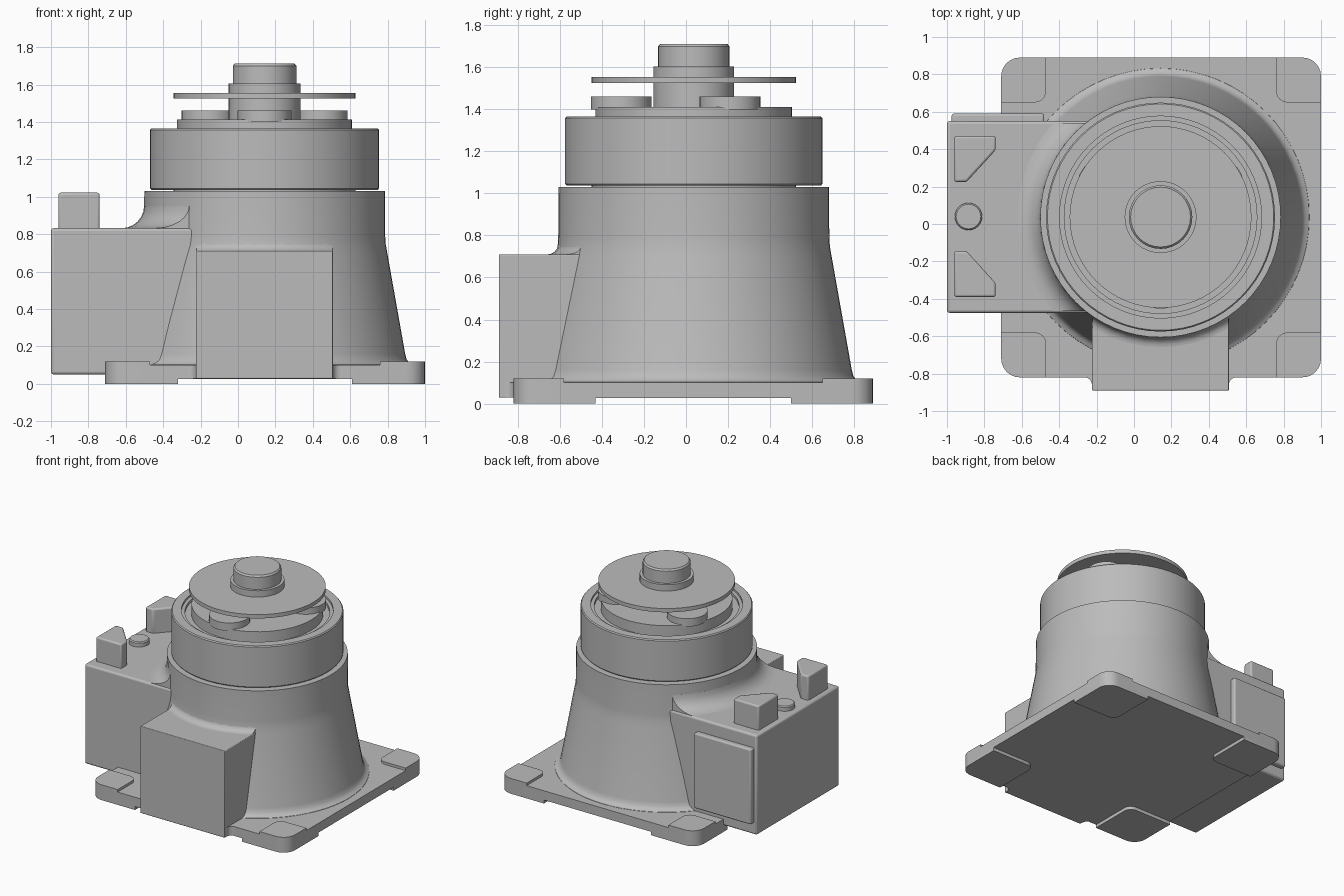
import bpy, bmesh, math
from mathutils import Vector

if "Cube" in bpy.data.objects:
    bpy.data.objects.remove(bpy.data.objects["Cube"])

CX, CY = 0.142, 0.037          # axis of the round housing
grey = bpy.data.materials.new("plain grey")
grey.diffuse_color = (0.5, 0.5, 0.5, 1)
grey.use_nodes = True
grey.node_tree.nodes["Principled BSDF"].inputs["Base Color"].default_value = grey.diffuse_color


def finish(name, bm, bevel=0.0):
    bmesh.ops.recalc_face_normals(bm, faces=bm.faces)
    mesh = bpy.data.meshes.new(name)
    bm.to_mesh(mesh)
    bm.free()
    mesh.materials.append(grey)
    obj = bpy.data.objects.new(name, mesh)
    bpy.context.collection.objects.link(obj)
    bpy.ops.object.select_all(action='DESELECT')
    obj.select_set(True)
    bpy.context.view_layer.objects.active = obj
    if bevel:
        mod = obj.modifiers.new("soft edges", 'BEVEL')
        mod.width, mod.segments = bevel, 3
        mod.limit_method, mod.angle_limit = 'ANGLE', math.radians(40)
    bpy.ops.object.shade_smooth_by_angle(angle=math.radians(30))
    return obj


def prism(name, pts, z0, z1, bevel=0.0):
    bm = bmesh.new()
    low = [bm.verts.new((x, y, z0)) for x, y in pts]
    top = [bm.verts.new((x, y, z1)) for x, y in pts]
    bm.faces.new(low)
    bm.faces.new(top)
    n = len(pts)
    for i in range(n):
        j = (i + 1) % n
        bm.faces.new((low[i], low[j], top[j], top[i]))
    return finish(name, bm, bevel)


def rounded(x0, x1, y0, y1, radii):
    """Rectangle outline; radii for corners (x1,y1), (x0,y1), (x0,y0), (x1,y0)."""
    pts = []
    corners = [(x1, y1, -1, -1), (x0, y1, 1, -1), (x0, y0, 1, 1), (x1, y0, -1, 1)]
    for k, (x, y, sx, sy) in enumerate(corners):
        r = radii[k]
        for s in (range(7) if r else [0]):
            a = math.radians(90 * k + 15 * s)
            if r:
                pts.append((x + sx * r + r * math.cos(a), y + sy * r + r * math.sin(a)))
            else:
                pts.append((x, y))
    return pts


def lathe_mesh(profile, steps, cx, cy, closed=False):
    bm = bmesh.new()
    rings = []
    for r, z in profile:
        rings.append([bm.verts.new((cx + r * math.cos(2 * math.pi * i / steps),
                                    cy + r * math.sin(2 * math.pi * i / steps), z))
                      for i in range(steps)])
    pairs = list(zip(rings, rings[1:]))
    if closed:
        pairs.append((rings[-1], rings[0]))
    else:
        bm.faces.new(rings[0])
        bm.faces.new(rings[-1])
    for a, b in pairs:
        for i in range(steps):
            j = (i + 1) % steps
            bm.faces.new((a[i], a[j], b[j], b[i]))
    return bm


def lathe(name, profile, steps=48, cx=CX, cy=CY):
    return finish(name, lathe_mesh(profile, steps, cx, cy))


def fillet(name, r_body, z, rad, planes):
    """Concave blend between the housing and a box top, trimmed to the box."""
    prof = [(r_body - 0.04, z - 0.01), (r_body - 0.04, z + rad)]
    for s in range(7):
        a = math.radians(15 * s)
        prof.append((r_body + rad - rad * math.cos(a), z + rad - rad * math.sin(a)))
    prof.append((r_body + rad, z - 0.01))
    bm = lathe_mesh(prof, 48, CX, CY, closed=True)
    for co, no in planes:
        bmesh.ops.bisect_plane(bm, geom=bm.verts[:] + bm.edges[:] + bm.faces[:],
                               plane_co=Vector(co), plane_no=Vector(no), clear_outer=True)
        bmesh.ops.holes_fill(bm, edges=[e for e in bm.edges if e.is_boundary], sides=0)
    return finish(name, bm)


# base plate with raised corner pads above and feet below
PX, PY, HALF = 0.145, 0.035, 0.855
prism("base_plate", rounded(PX - HALF, PX + HALF, PY - HALF, PY + HALF, [0.1] * 4), 0.027, 0.1)
for sx, sy, side in ((1, 1, "back_right"), (-1, 1, "back_left"),
                     (-1, -1, "front_left"), (1, -1, "front_right")):
    for part, size, z0, z1 in (("corner_pad", 0.24, 0.06, 0.12), ("corner_foot", 0.39, 0.0, 0.06)):
        shape = rounded(HALF - size, HALF, HALF - size, HALF, [0.1, 0, 0.06, 0])
        prism(f"{part}_{side}", [(PX + sx * x, PY + sy * y) for x, y in shape], z0, z1)

# tapered round housing
lathe("housing", [(0.80, 0.09), (0.795, 0.102), (0.775, 0.112), (0.76, 0.13), (0.752, 0.16),
                  (0.656, 0.70), (0.648, 0.745), (0.645, 0.79), (0.643, 1.03)], 64)

# side box with its cover plate, pegs and button
BY0, BY1, BTOP = -0.475, 0.55, 0.832
prism("side_box", rounded(-1.0, 0.1, BY0, BY1, [0] * 4), 0.05, BTOP, 0.015)
prism("side_box_cover", rounded(-0.975, -0.48, BY1 - 0.02, 0.59, [0] * 4), 0.14, 0.73, 0.012)
peg = [(-0.96, 0.43), (-0.74, 0.43), (-0.74, 0.355), (-0.895, 0.185), (-0.96, 0.185)]
for s, side in ((1, "back"), (-1, "front")):
    prism(f"peg_{side}", [(x, 0.04 + s * y) for x, y in peg], BTOP - 0.02, 1.022, 0.012)
lathe("button", [(0.073, BTOP - 0.02), (0.073, 0.862), (0.066, 0.87)], 24, -0.885, 0.04)
fillet("side_box_blend", 0.644, BTOP, 0.12,
       [((0, BY1 - 0.01, 0), (0, 1, 0)), ((0, BY0 + 0.01, 0), (0, -1, 0)), ((CX - 0.1, 0, 0), (1, 0, 0))])

# front box
prism("front_box", rounded(-0.225, 0.507, -0.89, 0.0, [0] * 4), 0.028, 0.71, 0.005)
fillet("front_box_blend", 0.646, 0.71, 0.05,
       [((-0.222, 0, 0), (-1, 0, 0)), ((0.504, 0, 0), (1, 0, 0)), ((0, CY - 0.1, 0), (0, 1, 0))])
# flared corners where the front box meets the plate edge
for x, s, side in ((-0.225, -1, "left"), (0.507, 1, "right")):
    curve = [(x + s * (0.04 - 0.04 * math.cos(math.radians(a))),
              -0.86 + 0.04 * math.sin(math.radians(a))) for a in range(0, 91, 15)]
    prism(f"front_box_flare_{side}", curve + [(x - s * 0.02, -0.80), (x - s * 0.02, -0.86)], 0.028, 0.1)

# upper ring with a stepped recess
lathe("upper_ring", [(0.487, 1.02), (0.487, 1.037), (0.605, 1.037), (0.612, 1.045), (0.612, 1.358),
                     (0.605, 1.366), (0.54, 1.366), (0.54, 1.35), (0.515, 1.35), (0.515, 1.33)], 64)

# carrier with three round pads
lathe("carrier_disc", [(0.468, 1.31), (0.468, 1.412)])
for k in range(3):
    a = math.radians(-90 + 120 * k)
    lathe(f"round_pad_{k + 1}", [(0.145, 1.40), (0.145, 1.462)], 32,
          CX + 0.345 * math.cos(a), CY + 0.345 * math.sin(a))

# shaft, thin top disc and cap
lathe("shaft", [(0.192, 1.40), (0.192, 1.605)])
lathe("top_disc", [(0.486, 1.525), (0.486, 1.555)], 64)
lathe("shaft_cap", [(0.17, 1.59), (0.17, 1.70), (0.16, 1.712)], 32)
